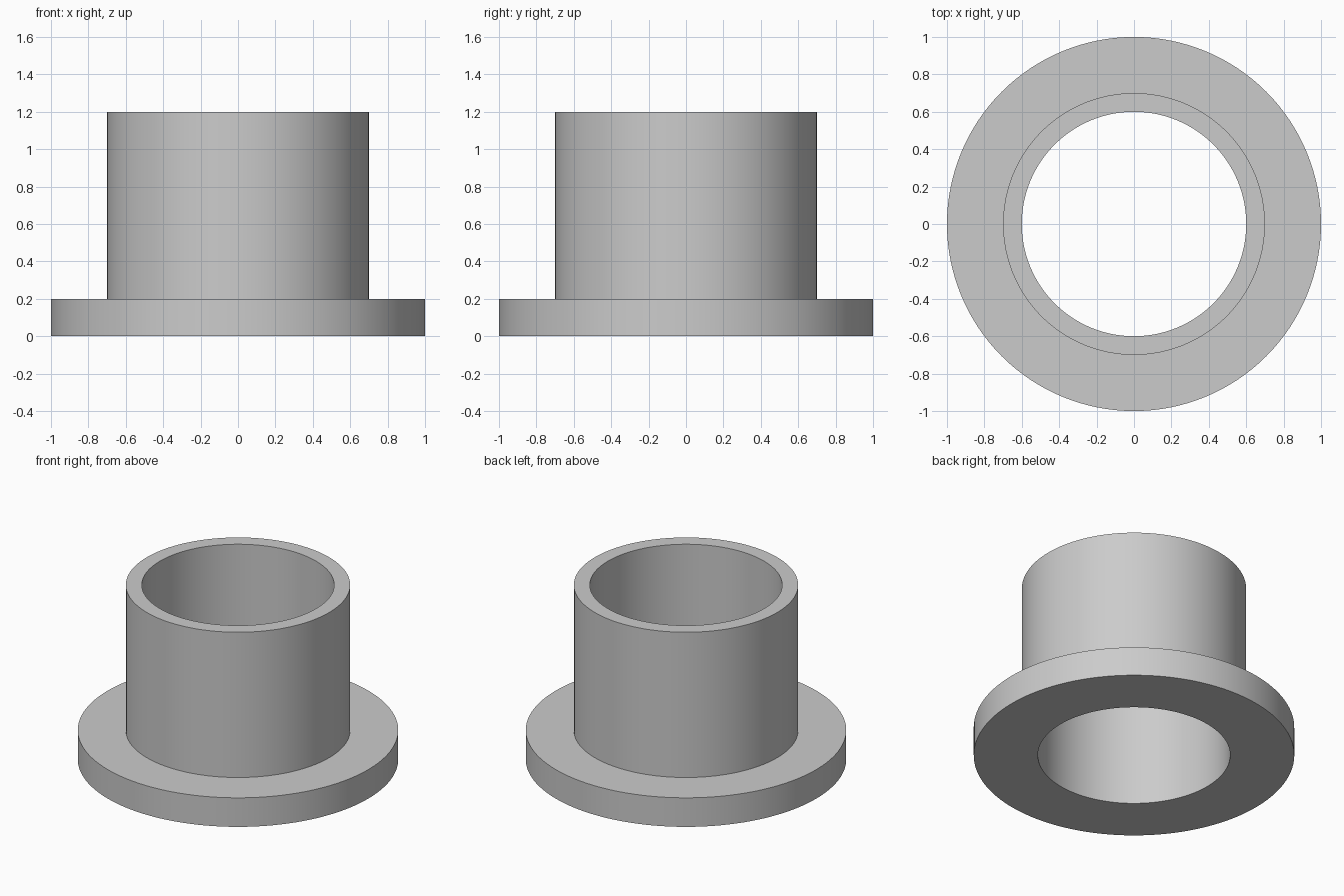
import bpy
import bmesh
import math

cube = bpy.data.objects.get("Cube")
if cube:
    bpy.data.objects.remove(cube, do_unlink=True)

SEGMENTS = 128
BORE, SLEEVE, FLANGE = 0.6, 0.7, 1.0
FLANGE_TOP, SLEEVE_TOP = 0.2, 1.2

# Plain grey material
grey = bpy.data.materials.new("plain_grey")
grey.use_nodes = True
colour = (0.6, 0.6, 0.6, 1.0)
grey.diffuse_color = colour
grey.node_tree.nodes["Principled BSDF"].inputs["Base Color"].default_value = colour


def lathe(name, profile):
    """Revolve a closed (radius, height) profile around z."""
    bm = bmesh.new()
    rings = []
    for i in range(SEGMENTS):
        a = 2 * math.pi * i / SEGMENTS
        rings.append([bm.verts.new((r * math.cos(a), r * math.sin(a), z))
                      for r, z in profile])
    n = len(profile)
    for i, ring in enumerate(rings):
        following = rings[(i + 1) % SEGMENTS]
        for j in range(n):
            k = (j + 1) % n
            bm.faces.new((ring[j], following[j], following[k], ring[k]))
    bmesh.ops.recalc_face_normals(bm, faces=bm.faces)
    mesh = bpy.data.meshes.new(name)
    bm.to_mesh(mesh)
    bm.free()
    mesh.materials.append(grey)
    obj = bpy.data.objects.new(name, mesh)
    bpy.context.collection.objects.link(obj)
    return obj


# Sleeve, flange and through bore as one turned solid
bushing = lathe("flanged_bushing", [
    (BORE, 0), (FLANGE, 0), (FLANGE, FLANGE_TOP),
    (SLEEVE, FLANGE_TOP), (SLEEVE, SLEEVE_TOP), (BORE, SLEEVE_TOP),
])

# Smooth walls, crisp rims
bpy.ops.object.select_all(action='DESELECT')
bushing.select_set(True)
bpy.context.view_layer.objects.active = bushing
bpy.ops.object.shade_smooth_by_angle(angle=math.radians(30))
